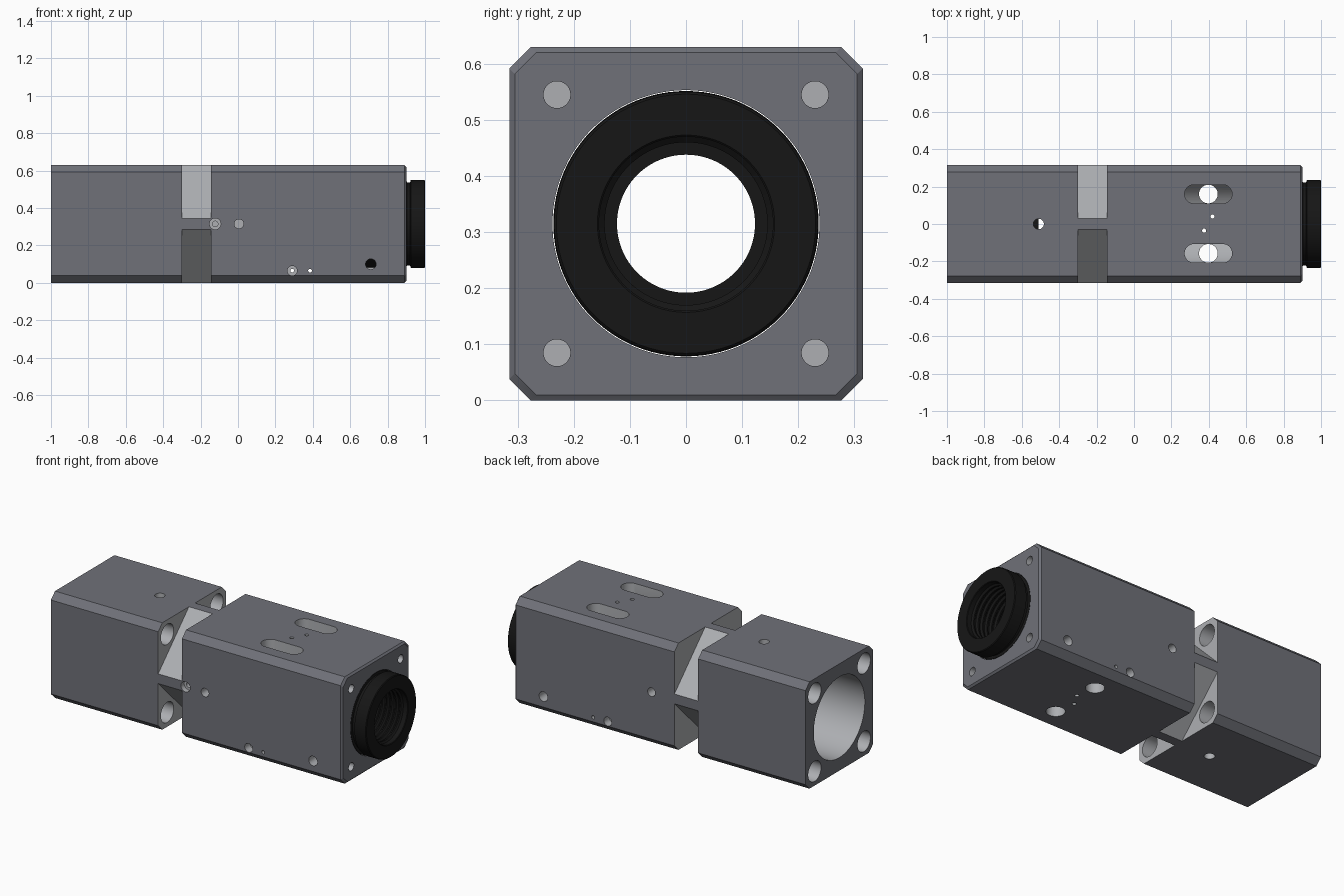
import bpy, bmesh, math
from mathutils import Matrix, Vector

if "Cube" in bpy.data.objects:
    bpy.data.objects.remove(bpy.data.objects["Cube"])

CZ = 0.315          # height of the central axis


def material(name, rgb):
    m = bpy.data.materials.new(name)
    m.diffuse_color = (*rgb, 1)
    m.use_nodes = True
    m.node_tree.nodes["Principled BSDF"].inputs["Base Color"].default_value = m.diffuse_color
    return m


ANODISED = material("anodised_grey", (0.16, 0.165, 0.19))
BARE = material("bare_metal", (0.42, 0.43, 0.45))
BLACK = material("black", (0.008, 0.008, 0.008))


def make_object(name, bm, mats, index=0):
    bmesh.ops.recalc_face_normals(bm, faces=bm.faces)
    for f in bm.faces:
        f.material_index = index
    me = bpy.data.meshes.new(name)
    bm.to_mesh(me)
    bm.free()
    for m in mats:
        me.materials.append(m)
    ob = bpy.data.objects.new(name, me)
    bpy.context.collection.objects.link(ob)
    return ob


def smooth(ob):
    bpy.ops.object.select_all(action='DESELECT')
    ob.select_set(True)
    bpy.context.view_layer.objects.active = ob
    bpy.ops.object.shade_smooth_by_angle(angle=math.radians(30))


def loft(name, rings, mats, closed=False):
    """Skin a row of equal-length point rings, capped or closed into a loop."""
    bm = bmesh.new()
    vs = [[bm.verts.new(p) for p in ring] for ring in rings]
    n = len(vs[0])
    pairs = list(zip(vs, vs[1:])) + ([(vs[-1], vs[0])] if closed else [])
    for a, b in pairs:
        for i in range(n):
            j = (i + 1) % n
            bm.faces.new((a[i], a[j], b[j], b[i]))
    if not closed:
        bm.faces.new(vs[0])
        bm.faces.new(vs[-1])
    return make_object(name, bm, mats)


def octagon(x, h, c):
    k = h - c
    pts = [(h, -k), (h, k), (k, h), (-k, h), (-h, k), (-h, -k), (-k, -h), (k, -h)]
    return [(x, y, z + CZ) for y, z in pts]


def revolve(name, profile, seg=96):
    """Turn a closed (x, radius) profile about the central axis."""
    rings = [[(x, r * math.cos(2 * math.pi * i / seg),
               CZ + r * math.sin(2 * math.pi * i / seg)) for i in range(seg)]
             for x, r in profile]
    ob = loft(name, rings, [BLACK], closed=True)
    smooth(ob)
    return ob


# Chamfered square housing
body = loft("housing", [octagon(-1, 0.315, 0.038), octagon(0.89, 0.315, 0.038),
                        octagon(0.9, 0.305, 0.038)], [ANODISED, BARE])


def cut(bm):
    cutter = make_object("cutter", bm, [ANODISED, BARE], 1)
    cutter.hide_render = True
    mod = body.modifiers.new("cut", 'BOOLEAN')
    mod.operation = 'DIFFERENCE'
    mod.solver = 'EXACT'
    mod.object = cutter
    bpy.context.view_layer.objects.active = body
    bpy.ops.object.modifier_apply(modifier=mod.name)
    bpy.data.objects.remove(cutter)


def drill(axis, u, v, r, a, b, seg=32, stretch=0.0):
    """Cut a round hole, or a slot when stretched along u, from a to b on an axis."""
    place = {'x': lambda p, q, w: (w, p, q),
             'y': lambda p, q, w: (p, w, q),
             'z': lambda p, q, w: (p, q, w)}[axis]
    bm = bmesh.new()
    rings = []
    for w in (a, b):
        ring = []
        for i in range(seg):
            t = 2 * math.pi * (i + 0.5) / seg
            du = math.copysign(stretch, math.cos(t))
            ring.append(bm.verts.new(place(u + du + r * math.cos(t), v + r * math.sin(t), w)))
        rings.append(ring)
    for i in range(seg):
        j = (i + 1) % seg
        bm.faces.new((rings[0][i], rings[0][j], rings[1][j], rings[1][i]))
    bm.faces.new(rings[0])
    bm.faces.new(rings[1])
    cut(bm)


# Main bore
drill('x', 0, CZ, 0.238, -1.1, 1.0, seg=96)

# Diagonal notches across the four long edges
for k in range(4):
    bm = bmesh.new()
    bmesh.ops.create_cube(bm, size=1, matrix=Matrix.Translation((-0.2225, 0, CZ))
                          @ Matrix.Rotation(math.radians(45 + 90 * k), 4, 'X')
                          @ Matrix.Translation((0, 0, 0.243 + 0.15))
                          @ Matrix.Diagonal((0.155, 0.6, 0.3, 1)))
    cut(bm)

# Corner holes: wide in the rear block, small and blind in the front face
for sy in (-1, 1):
    for sz in (-1, 1):
        drill('x', 0.23 * sy, CZ + 0.23 * sz, 0.06, -1.1, -0.25)
        drill('x', 0.23 * sy, CZ + 0.23 * sz, 0.024, 0.75, 1.0)

# Side holes, the same on both sides
for s in (-1, 1):
    drill('y', 0.71, 0.1, 0.028, 0.05 * s, 0.4 * s)
    drill('y', 0.005, CZ, 0.025, 0.26 * s, 0.4 * s)
    drill('y', 0.29, 0.065, 0.026, 0.265 * s, 0.4 * s)
for x in (0.29, 0.385):
    drill('y', x, 0.065, 0.01, -0.4, 0.4, seg=20)

# Counterbored hole beside the notch, front side only
drill('y', -0.122, CZ, 0.03, -0.4, -0.285)
drill('y', -0.122, CZ, 0.015, -0.4, -0.26, seg=20)

# Top slots with round holes below them
for y in (-0.157, 0.16):
    drill('z', 0.3975, y, 0.05, CZ, 0.7, stretch=0.077)
    drill('z', 0.3975, y, 0.05, -0.1, CZ)

# Vertical through holes
drill('z', -0.51, 0, 0.028, -0.1, 0.7)
drill('z', 0.42, 0.04, 0.011, -0.1, 0.7, seg=20)
drill('z', 0.375, -0.035, 0.011, -0.1, 0.7, seg=20)
smooth(body)

# Black threaded barrel with its front flange
profile = [(0.6, 0.123), (0.6, 0.236), (0.9, 0.236), (0.903, 0.222), (0.92, 0.222),
           (0.924, 0.235), (0.996, 0.235), (1.0, 0.231), (1.0, 0.158), (0.997, 0.155)]
for i in range(10):
    x = 0.97 - 0.03 * i
    profile += [(x, 0.155), (x - 0.008, 0.145), (x - 0.016, 0.145), (x - 0.024, 0.155)]
profile += [(0.65, 0.155), (0.65, 0.123)]
revolve("threaded_barrel", profile)

# Retaining ring inside the rear bore
revolve("inner_ring", [(-0.62, 0.2), (-0.62, 0.2365), (-0.51, 0.2365), (-0.51, 0.2)])
